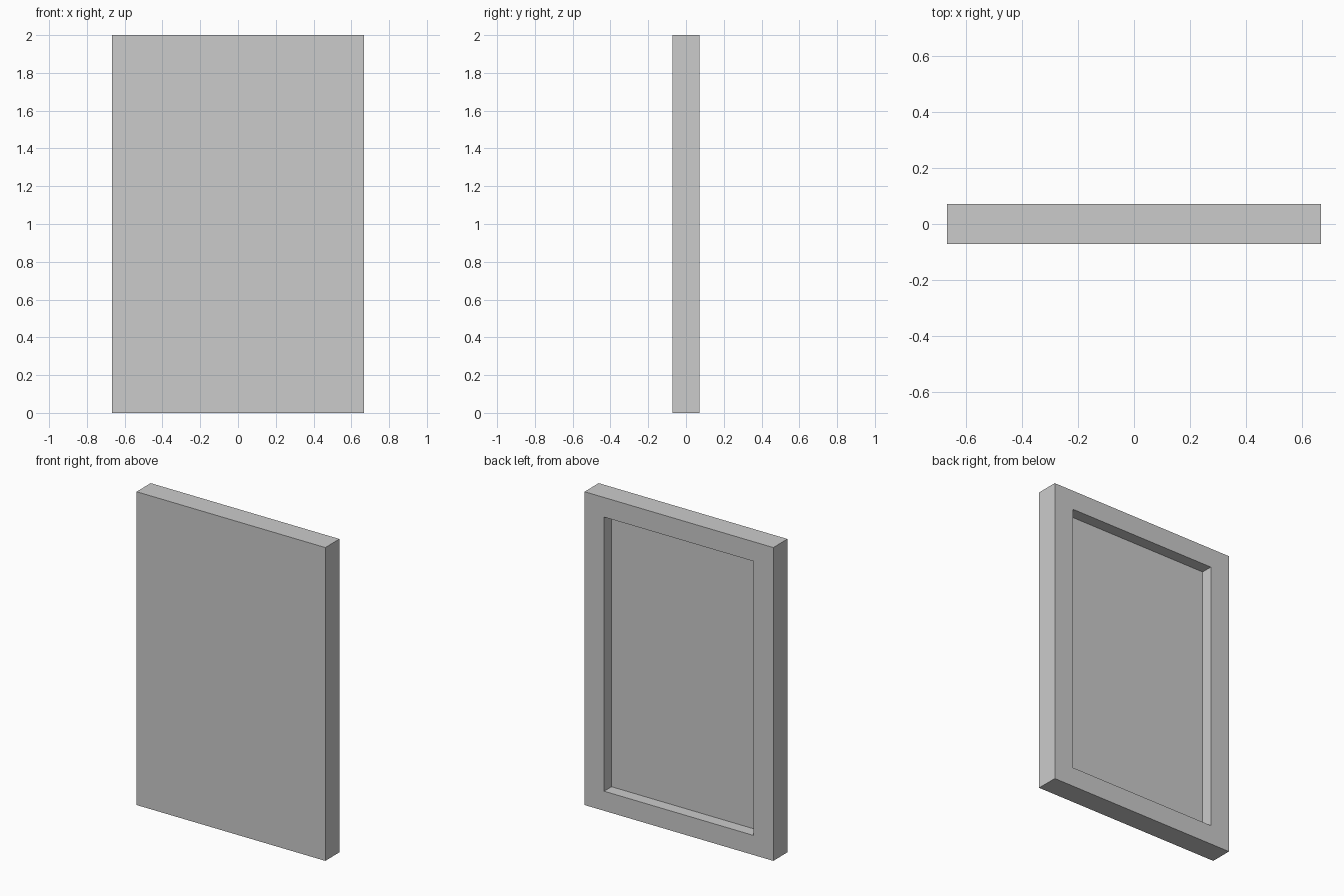
import bpy, bmesh

if "Cube" in bpy.data.objects:
    bpy.data.objects.remove(bpy.data.objects["Cube"])

W, D, H = 1.333, 0.143, 2.0        # overall size
OPEN_W, OPEN_H = 1.057, 1.75       # recess opening
DEPTH = 0.075                      # recess depth

# Solid slab standing on the floor
bm = bmesh.new()
bmesh.ops.create_cube(bm, size=1.0)
bmesh.ops.scale(bm, vec=(W, D, H), verts=bm.verts)
bmesh.ops.normal_update(bm) if hasattr(bmesh.ops, "normal_update") else bm.normal_update()

# Border around the back face, then push the inner face in
back = max(bm.faces, key=lambda f: f.calc_center_median().y)
back = bmesh.ops.extrude_discrete_faces(bm, faces=[back])["faces"][0]
bmesh.ops.scale(bm, vec=(OPEN_W / W, 1, OPEN_H / H), verts=back.verts)
back = bmesh.ops.extrude_discrete_faces(bm, faces=[back])["faces"][0]
bmesh.ops.translate(bm, vec=(0, -DEPTH, 0), verts=back.verts)

bmesh.ops.translate(bm, vec=(0, 0, H / 2), verts=bm.verts)
bmesh.ops.recalc_face_normals(bm, faces=bm.faces)

mesh = bpy.data.meshes.new("recessed_panel")
bm.to_mesh(mesh)
bm.free()
panel = bpy.data.objects.new("recessed_panel", mesh)
bpy.context.collection.objects.link(panel)
